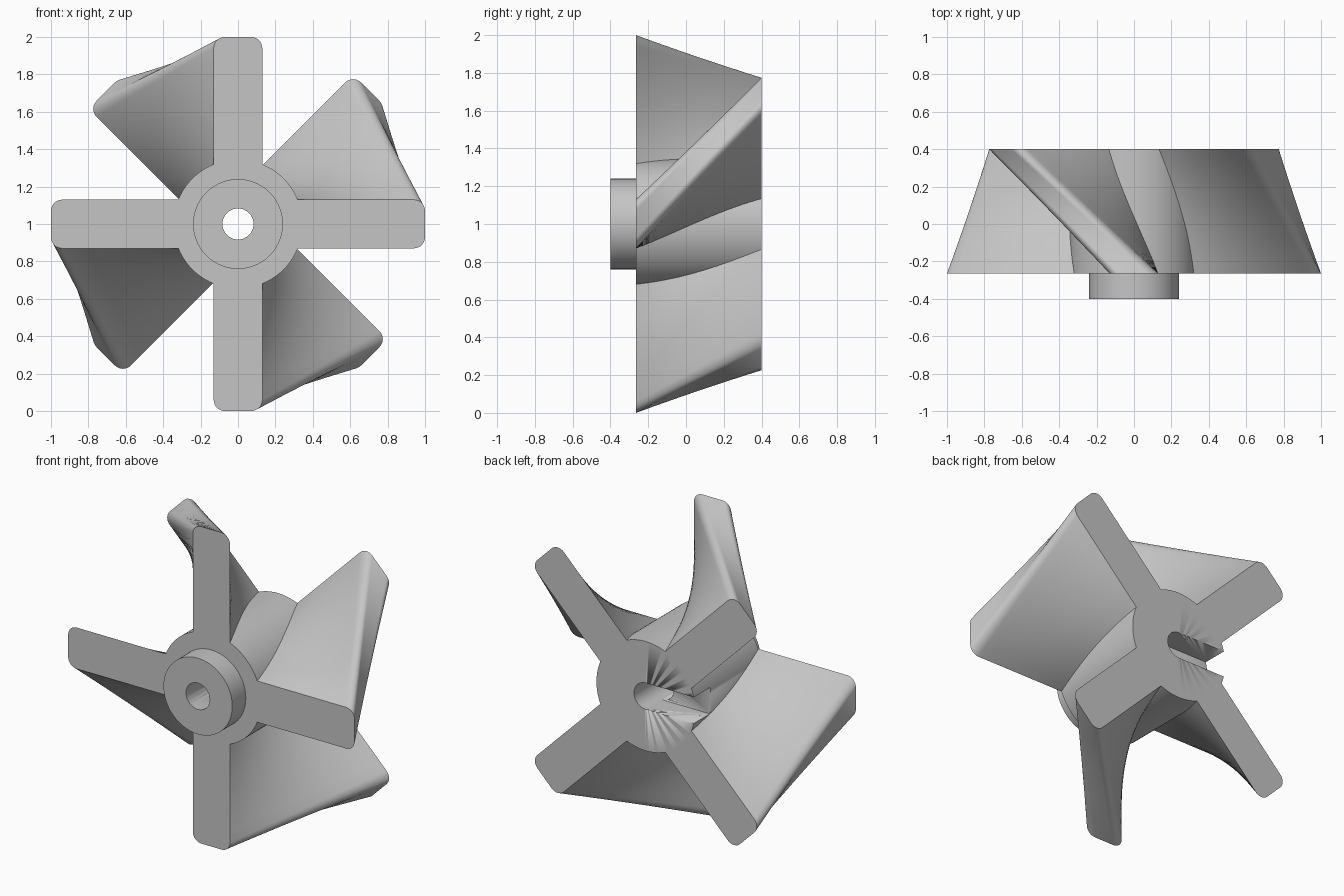
import bpy, bmesh, math
from math import sin, cos, pi

FRONT, BACK = -0.265, 0.40
BORE, BOSS, HUB = 0.083, 0.24, 0.345
ROOT, TIP, HALF, ROUND = 0.30, 1.0, 0.13, 0.06
TWIST = pi / 4

cube = bpy.data.objects.get("Cube")
if cube:
    bpy.data.objects.remove(cube, do_unlink=True)

grey = bpy.data.materials.new("plain grey")
grey.use_nodes = True
colour = (0.56, 0.56, 0.56, 1)
grey.diffuse_color = colour
grey.node_tree.nodes["Principled BSDF"].inputs["Base Color"].default_value = colour


def finish(bm, name, angle=30):
    bmesh.ops.recalc_face_normals(bm, faces=bm.faces)
    mesh = bpy.data.meshes.new(name)
    bm.to_mesh(mesh)
    bm.free()
    mesh.materials.append(grey)
    ob = bpy.data.objects.new(name, mesh)
    ob.location.z = 1
    bpy.context.collection.objects.link(ob)
    bpy.ops.object.select_all(action='DESELECT')
    ob.select_set(True)
    bpy.context.view_layer.objects.active = ob
    bpy.ops.object.shade_smooth_by_angle(angle=math.radians(angle))
    return ob


def loft(bm, rings):
    for a, b in zip(rings, rings[1:]):
        n = len(a)
        for i in range(n):
            j = (i + 1) % n
            bm.faces.new((a[i], a[j], b[j], b[i]))


# Hub with front boss and through bore, turned about the y axis
def make_hub():
    bm = bmesh.new()
    profile = [(BORE, -0.40), (BOSS, -0.40), (BOSS, FRONT),
               (HUB, FRONT), (HUB, BACK), (BORE, BACK)]
    n = 96
    rings = [[bm.verts.new((r * cos(2 * pi * i / n), y, r * sin(2 * pi * i / n)))
              for i in range(n)] for r, y in profile]
    loft(bm, rings + rings[:1])
    return finish(bm, "hub")


# Blade outline: straight sides and a rounded tip
def blade_outline():
    steps = 10
    side = [(ROOT + (TIP - ROUND - ROOT) * i / steps, -HALF) for i in range(steps)]
    arc = [(TIP - ROUND + ROUND * sin(a), -HALF + ROUND - ROUND * cos(a))
           for a in (pi / 2 * i / 8 for i in range(9))]
    lower = side + arc
    return lower + [(u, -v) for u, v in reversed(lower)]


# Blade: ruled surface between the front outline and the twisted back outline
def make_blade(name, base):
    bm = bmesh.new()
    rings = []
    levels = 16
    for k in range(levels + 1):
        t = k / levels
        ring = []
        for u, v in blade_outline():
            x0, z0 = u * cos(base) - v * sin(base), u * sin(base) + v * cos(base)
            x1 = x0 * cos(TWIST) - z0 * sin(TWIST)
            z1 = x0 * sin(TWIST) + z0 * cos(TWIST)
            ring.append(bm.verts.new((x0 + (x1 - x0) * t,
                                      FRONT + (BACK - FRONT) * t,
                                      z0 + (z1 - z0) * t)))
        rings.append(ring)
    loft(bm, rings)
    bm.faces.new(rings[0])
    bm.faces.new(rings[-1])
    return finish(bm, name)


parts = [make_hub()]
for i, side in enumerate(("left", "top", "right", "bottom")):
    parts.append(make_blade(side + "_blade", i * pi / 2))

# Slot in the back face, from the bore out through the hub
bm = bmesh.new()
bmesh.ops.create_cube(bm, size=1)
for v in bm.verts:
    v.co = (-0.25 + v.co.x * 0.5, 0.34 + v.co.y * 0.2, v.co.z * 2 * BORE)
cutter = finish(bm, "slot_cutter")
cutter.hide_render = True
cutter.display_type = 'WIRE'
for ob in parts:
    mod = ob.modifiers.new("slot", 'BOOLEAN')
    mod.operation = 'DIFFERENCE'
    mod.solver = 'EXACT'
    mod.object = cutter
cutter.hide_set(True)
